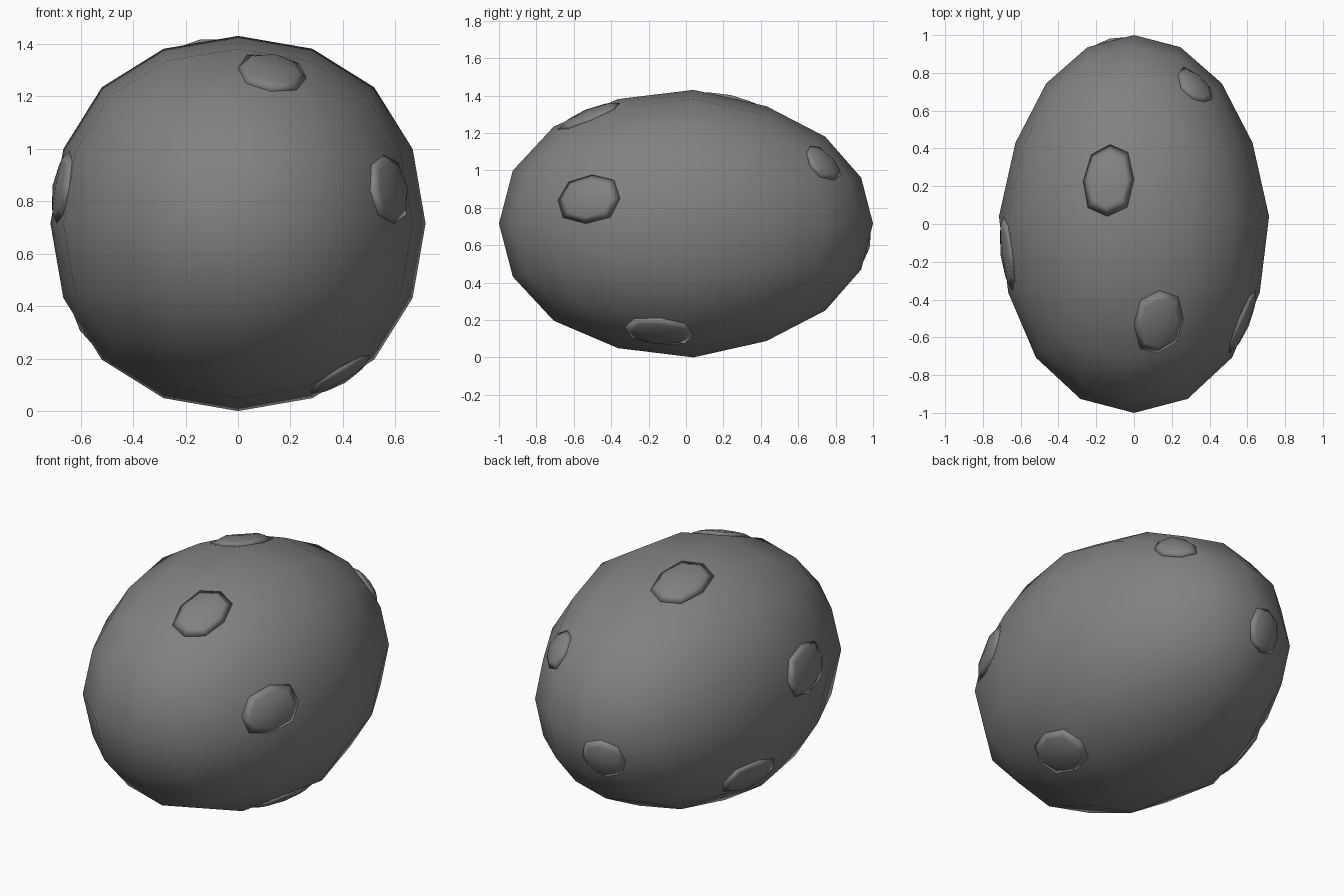
import bpy, bmesh
from mathutils import Vector

if "Cube" in bpy.data.objects:
    bpy.data.objects.remove(bpy.data.objects["Cube"])

RADIUS = 0.715      # half width of the egg, also its axis height
SPOT_HEIGHT = 0.03

grey = bpy.data.materials.new("dark_grey")
grey.diffuse_color = (0.22, 0.22, 0.22, 1)
grey.use_nodes = True
grey.node_tree.nodes["Principled BSDF"].inputs["Base Color"].default_value = grey.diffuse_color


def subdivided_object(bm, name, levels, limit):
    """Turn a cage into a smooth-shaded object with its subdivision baked in."""
    mesh = bpy.data.meshes.new(name)
    bm.to_mesh(mesh)
    bm.free()
    obj = bpy.data.objects.new(name, mesh)
    bpy.context.collection.objects.link(obj)
    mod = obj.modifiers.new("round", 'SUBSURF')
    mod.levels = mod.render_levels = levels
    mod.use_limit_surface = limit
    dg = bpy.context.evaluated_depsgraph_get()
    baked = bpy.data.meshes.new_from_object(obj.evaluated_get(dg))
    obj.modifiers.clear()
    obj.data = baked
    baked.materials.clear()
    baked.materials.append(grey)
    for p in baked.polygons:
        p.use_smooth = True
    return obj


# Egg shell: rounded cube, stretched along y and tapered toward the back
bm = bmesh.new()
bmesh.ops.create_cube(bm, size=2)
egg = subdivided_object(bm, "egg_shell", 2, True)
reach = max(v.co.y for v in egg.data.vertices)
for v in egg.data.vertices:
    x, u, z = v.co / reach
    k = RADIUS * (1 - 0.145 * max(0, u))
    v.co = (x * k, u + 0.04 * (1 - u * u), RADIUS + z * k)
egg.data.update()


def spot(name, near):
    """Rounded pad grown from the shell face closest to a point."""
    face = min(egg.data.polygons, key=lambda p: (p.center - Vector(near)).length)
    bm = bmesh.new()
    offset = face.normal * SPOT_HEIGHT
    corners = [egg.data.vertices[i].co for i in face.vertices]
    low = [bm.verts.new(c - offset) for c in corners]
    high = [bm.verts.new(c + offset) for c in corners]
    bm.faces.new(high)
    bm.faces.new(low[::-1])
    for i in range(4):
        j = (i + 1) % 4
        bm.faces.new((low[i], low[j], high[j], high[i]))
    subdivided_object(bm, name, 1, False)


# Spots scattered over the shell
spot("spot_top_front", (0.13, -0.53, 1.30))
spot("spot_top_back", (-0.135, 0.24, 1.37))
spot("spot_right", (0.60, -0.53, 0.85))
spot("spot_left", (-0.68, -0.16, 0.86))
spot("spot_bottom_right", (0.40, -0.15, 0.13))
spot("spot_bottom_left", (-0.56, 0.23, 0.34))
spot("spot_back_right", (0.32, 0.75, 1.04))
spot("spot_back_tip", (-0.12, 0.96, 0.59))
